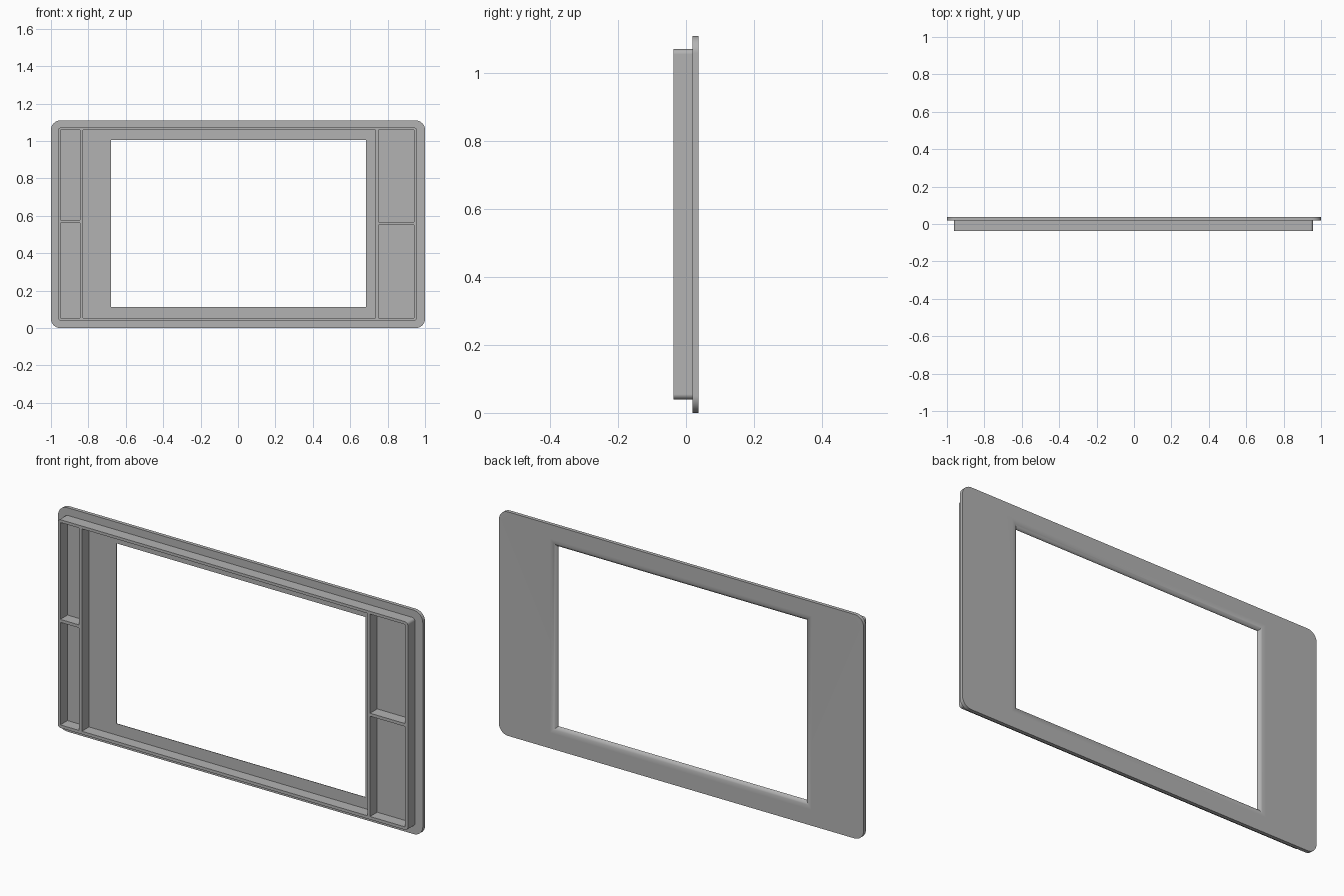
import bpy
import bmesh
from math import sin, cos, pi

if "Cube" in bpy.data.objects:
    bpy.data.objects.remove(bpy.data.objects["Cube"], do_unlink=True)

grey = bpy.data.materials.new("plain grey")
grey.use_nodes = True
colour = (0.45, 0.45, 0.45, 1)
grey.diffuse_color = colour
grey.node_tree.nodes["Principled BSDF"].inputs["Base Color"].default_value = colour

FRONT, SEAT, BACK = -0.037, 0.019, 0.037


def rect(x0, x1, z0, z1, r=0, steps=8):
    """Outline of a rectangle, with rounded corners if r is set."""
    if not r:
        return [(x0, z0), (x1, z0), (x1, z1), (x0, z1)]
    centres = [(x1 - r, z1 - r), (x0 + r, z1 - r), (x0 + r, z0 + r), (x1 - r, z0 + r)]
    return [(cx + r * cos(a), cz + r * sin(a))
            for q, (cx, cz) in enumerate(centres)
            for a in [(q + i / steps) * pi / 2 for i in range(steps + 1)]]


def ring(bm, outline, y):
    """Closed loop of edges at depth y."""
    verts = [bm.verts.new((x, y, z)) for x, z in outline]
    edges = [bm.edges.new((v, verts[i - 1])) for i, v in enumerate(verts)]
    return verts, edges


def wall(bm, a, b):
    for i in range(len(a[0])):
        bm.faces.new((a[0][i - 1], a[0][i], b[0][i], b[0][i - 1]))


def cap(bm, rings):
    edges = [e for r in rings for e in r[1]]
    bmesh.ops.triangle_fill(bm, edges=edges, use_beauty=True)


def finish(bm, name):
    bmesh.ops.recalc_face_normals(bm, faces=bm.faces[:])
    mesh = bpy.data.meshes.new(name)
    bm.to_mesh(mesh)
    bm.free()
    mesh.materials.append(grey)
    obj = bpy.data.objects.new(name, mesh)
    bpy.context.collection.objects.link(obj)
    bpy.ops.object.select_all(action='DESELECT')
    obj.select_set(True)
    bpy.context.view_layer.objects.active = obj
    bpy.ops.object.shade_smooth_by_angle(angle=pi / 6)
    weighted = obj.modifiers.new("even shading", 'WEIGHTED_NORMAL')
    weighted.keep_sharp = True


# Face plate with a window whose back edge is rolled inwards
bm = bmesh.new()
outline = rect(-1, 1, 0, 1.11, 0.05)
outer = [ring(bm, outline, y) for y in (SEAT, BACK)]
wall(bm, *outer)
roll, segments = 0.035, 8
window = []
for i in range(segments + 1):
    a = i / segments * pi / 2
    grow = roll * (1 - sin(a))
    y = SEAT + (BACK - SEAT) * cos(a)
    window.append(ring(bm, rect(-0.68 - grow, 0.685 + grow, 0.112 - grow, 1.005 + grow), y))
for a, b in zip(window, window[1:]):
    wall(bm, a, b)
cap(bm, [outer[0], window[-1]])
cap(bm, [outer[1], window[0]])
finish(bm, "face_plate")

# Raised rim and dividers, as one block pierced by five pockets
bm = bmesh.new()
low, high = 0.055, 1.058
outlines = [
    rect(-0.962, 0.957, 0.04, 1.072, 0.015, 4),
    rect(-0.83, 0.735, low, high),
    rect(-0.948, -0.845, low, 0.563),
    rect(-0.948, -0.845, 0.578, high),
    rect(0.75, 0.942, low, 0.552),
    rect(0.75, 0.942, 0.567, high),
]
pairs = [[ring(bm, o, y) for y in (FRONT, SEAT + 0.002)] for o in outlines]
for pair in pairs:
    wall(bm, *pair)
for side in range(2):
    cap(bm, [pair[side] for pair in pairs])
finish(bm, "rim_and_dividers")
